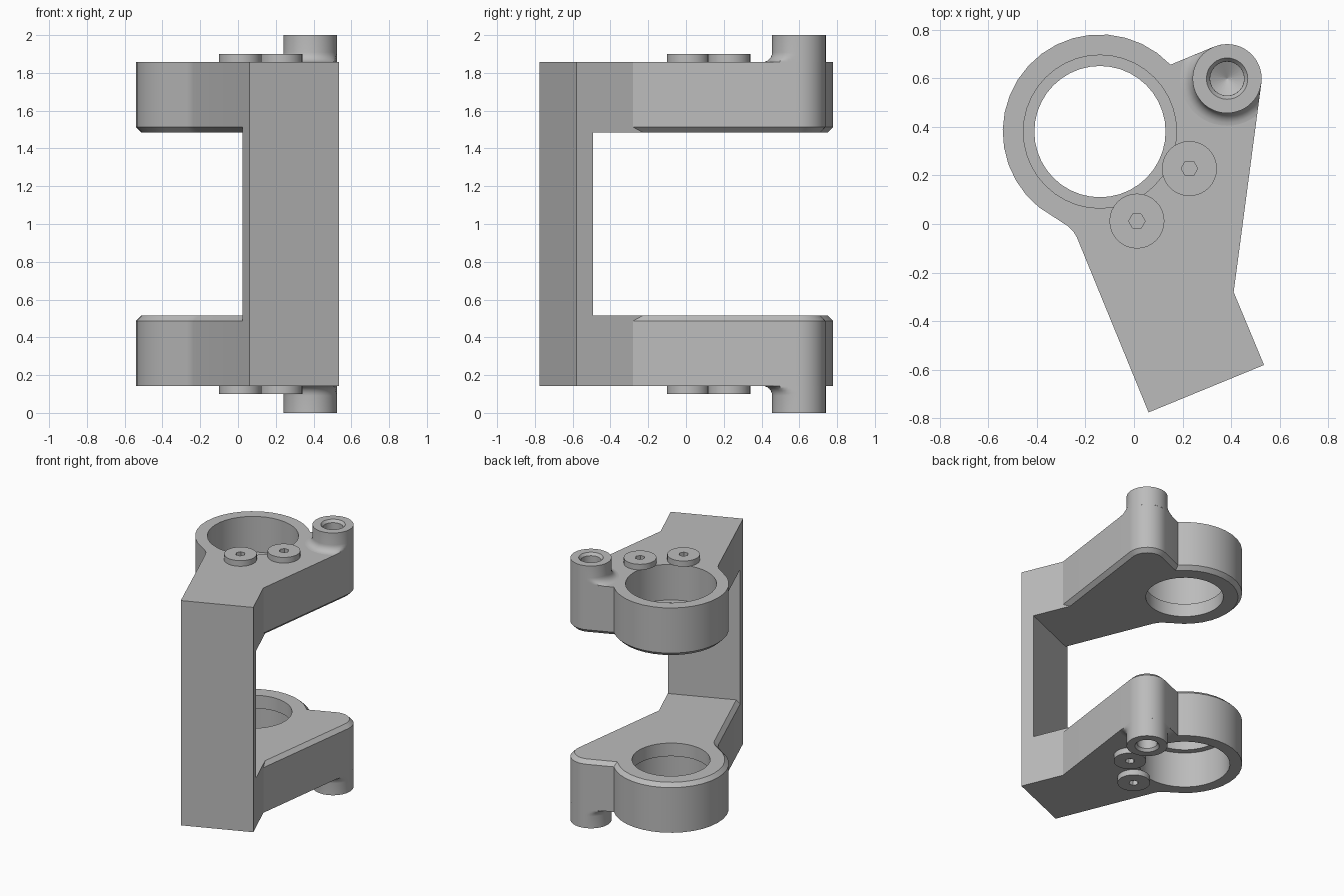
import bpy, bmesh
from math import cos, sin, pi, radians
from mathutils import Vector

cube = bpy.data.objects.get("Cube")
if cube:
    bpy.data.objects.remove(cube, do_unlink=True)

MID = 1.0                    # height of the mirror plane
FACE, INNER = 0.143, 0.515   # outer and inner face of the lower arm
CHAMFER = 0.028
RING, RING_R = Vector((-0.14, 0.38)), 0.40
BOSS, BOSS_R = Vector((0.383, 0.598)), 0.142
TANGENTS = (radians(-7.5), radians(112.6))   # where the arm sides leave the boss

metal = bpy.data.materials.new("grey metal")
metal.use_nodes = True
metal.diffuse_color = (0.5, 0.5, 0.5, 1)
metal.node_tree.nodes["Principled BSDF"].inputs["Base Color"].default_value = (0.5, 0.5, 0.5, 1)


def loft(name, loops, closed_ends=True):
    """Skin a stack of equal-sized loops of 3D points."""
    bm = bmesh.new()
    rows = [[bm.verts.new((p[0], p[1], p[2] - MID)) for p in loop] for loop in loops]
    n = len(rows[0])
    for a, b in zip(rows, rows[1:]):
        for i in range(n):
            j = (i + 1) % n
            bm.faces.new((a[i], a[j], b[j], b[i]))
    if closed_ends:
        bm.faces.new(rows[0][::-1])
        bm.faces.new(rows[-1])
    bmesh.ops.remove_doubles(bm, verts=bm.verts, dist=1e-5)
    bmesh.ops.recalc_face_normals(bm, faces=bm.faces)
    mesh = bpy.data.meshes.new(name)
    bm.to_mesh(mesh)
    bm.free()
    obj = bpy.data.objects.new(name, mesh)
    obj.location.z = MID
    mesh.materials.append(metal)
    bpy.context.collection.objects.link(obj)
    return obj


def lathe(name, centre, profile, n=32, limit=None, closed_ends=True):
    """Turn a (radius, height) profile about a vertical axis."""
    loops = []
    for r, z in profile:
        loop = []
        for k in range(n):
            a = 2 * pi * k / n
            rr = min(r, limit(a)) if limit else r
            loop.append((centre.x + rr * cos(a), centre.y + rr * sin(a), z))
        loops.append(loop)
    return loft(name, loops, closed_ends)


def boolean(obj, other, operation):
    m = obj.modifiers.new(operation.lower(), "BOOLEAN")
    m.operation, m.solver, m.object = operation, "EXACT", other
    other.hide_render = True


def mirror(obj):
    m = obj.modifiers.new("mirror", "MIRROR")
    m.use_axis = (False, False, True)
    m.use_mirror_merge = False


def finish(obj, helpers=()):
    """Apply modifiers, drop the helpers and shade."""
    bpy.ops.object.select_all(action="DESELECT")
    obj.select_set(True)
    bpy.context.view_layer.objects.active = obj
    for m in list(obj.modifiers):
        bpy.ops.object.modifier_apply(modifier=m.name)
    for h in helpers:
        bpy.data.objects.remove(h, do_unlink=True)
    bpy.ops.object.shade_smooth_by_angle(angle=radians(30))


def arc(centre, r, start, end, n):
    return [centre + r * Vector((cos(a), sin(a)))
            for a in (start + (end - start) * k / n for k in range(n + 1))]


def inset(points, distances):
    """Move every edge inward by its own distance."""
    n, normals, result = len(points), [], []
    for i in range(n):
        d = (points[(i + 1) % n] - points[i]).normalized()
        normals.append(Vector((-d.y, d.x)))
    for i in range(n):
        a, b, da, db = normals[i - 1], normals[i], distances[i - 1], distances[i]
        det = a.x * b.y - a.y * b.x
        result.append(points[i] + Vector((da * b.y - db * a.y, db * a.x - da * b.x)) / det)
    return result


def at(points, z):
    return [(p.x, p.y, z) for p in points]


# Arm outline: spine end, boss end, bearing ring, filleted waist
front = [Vector((0.06, -0.775)), Vector((0.535, -0.58))]
outline = front + [Vector((0.41, -0.28))]
outline += arc(BOSS, BOSS_R, TANGENTS[0], TANGENTS[1], 10)
outline += arc(RING, RING_R, radians(43.5), radians(231), 18)
outline += [Vector(p) for p in ((-0.27, -0.01), (-0.25, -0.03), (-0.235, -0.055))]
chamfers = [0, 0] + [CHAMFER] * (len(outline) - 2)

body = loft("bracket_body", [at(outline, FACE), at(outline, INNER - CHAMFER),
                             at(inset(outline, chamfers), INNER)])

# Bearing seat with an inner lip, and the blind hole under the boss
bore = lathe("bore_cutter", RING, [(0.315, 0), (0.315, INNER - 0.1),
                                   (0.27, INNER - 0.1), (0.27, 0.7)], 40)
drill = lathe("drill_cutter", BOSS, [(0.07, 0), (0.07, 0.25), (0.001, 0.29)], 24)
boolean(body, bore, "DIFFERENCE")
boolean(body, drill, "DIFFERENCE")
mirror(body)

# Spine joining both arms
back = [Vector((0.4985, -0.4924)), Vector((0.0248, -0.689))]
spine = loft("spine_block", [at(front + back, z) for z in (FACE, 2 * MID - FACE)])
boolean(body, spine, "UNION")
finish(body, (bore, drill, spine))


# Threaded bosses with a fillet that stays within the arm outline
def arm_side(a):
    best = 9.0
    for t in TANGENTS:
        c = cos(a - t)
        if c > 0.3:
            best = min(best, BOSS_R / c)
    if 0 <= (a - TANGENTS[0]) % (2 * pi) <= TANGENTS[1] - TANGENTS[0]:
        best = BOSS_R
    return best


FILLET = 0.052
sweep = [pi / 2 * k / 6 for k in range(7)]
profile = [(0.07, FACE), (0.07, 0.02), (0.085, 0), (BOSS_R, 0)]
profile += [(BOSS_R + FILLET * (1 - cos(t)), FACE - FILLET * (1 - sin(t))) for t in sweep]
bosses = lathe("threaded_bosses", BOSS, profile, 48, arm_side, False)
mirror(bosses)
finish(bosses)

# Flat screw heads with hex sockets, retaining the bearings
for side, centre in (("left", Vector((0.228, 0.228))), ("right", Vector((0.012, 0.012)))):
    head = lathe(side + "_screw_heads", centre, [(0.113, FACE), (0.113, 0.1)], 32)
    socket = lathe("socket_cutter", centre, [(0.034, 0.05), (0.034, 0.135)], 6)
    boolean(head, socket, "DIFFERENCE")
    mirror(head)
    finish(head, (socket,))
